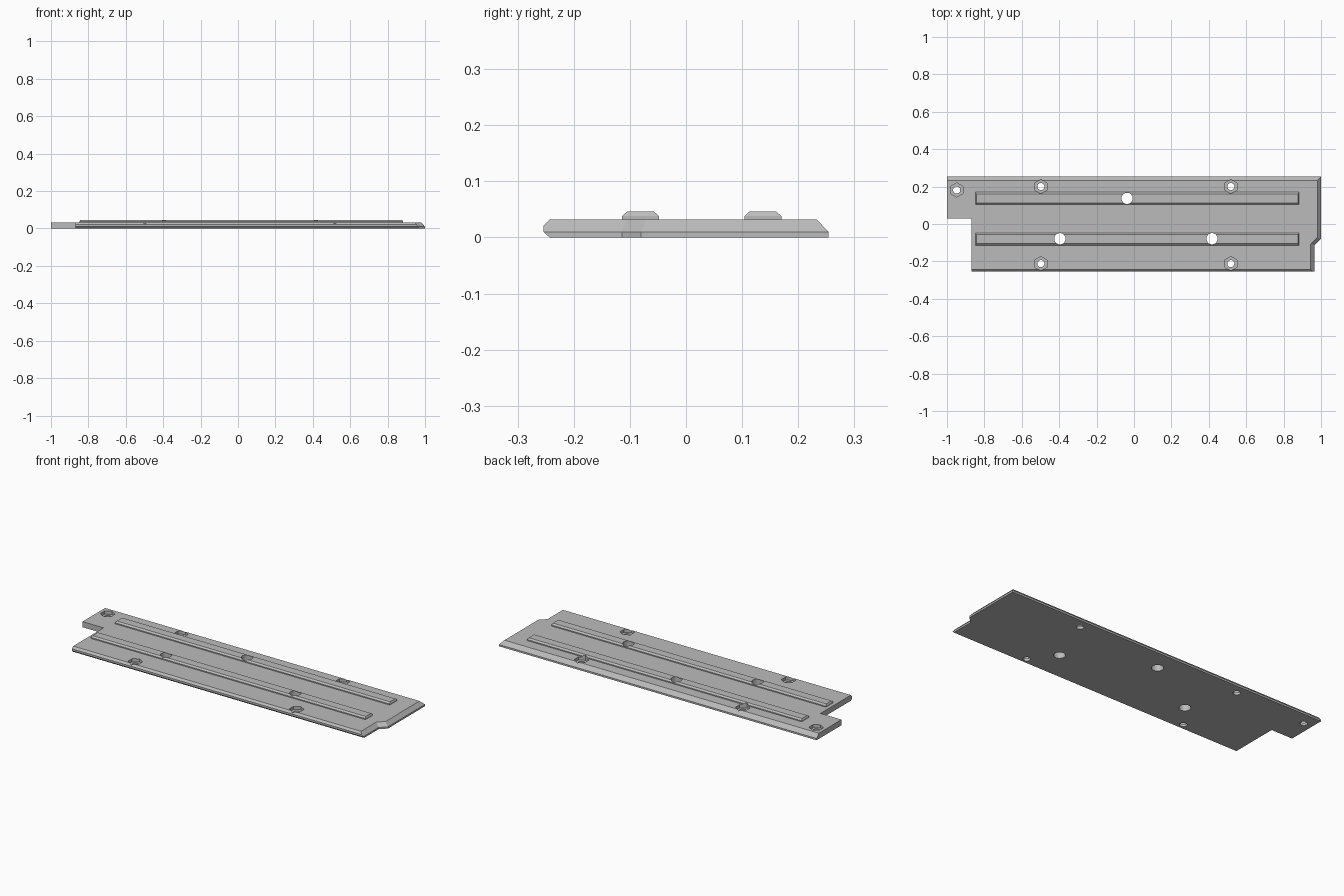
import bpy, bmesh, math
from mathutils import Matrix

if "Cube" in bpy.data.objects:
    bpy.data.objects.remove(bpy.data.objects["Cube"])

grey = bpy.data.materials.new("plain_grey")
grey.diffuse_color = (0.5, 0.5, 0.5, 1)
grey.use_nodes = True
grey.node_tree.nodes["Principled BSDF"].inputs["Base Color"].default_value = grey.diffuse_color


def make(name, bm):
    bmesh.ops.recalc_face_normals(bm, faces=bm.faces)
    me = bpy.data.meshes.new(name)
    bm.to_mesh(me)
    bm.free()
    me.materials.append(grey)
    ob = bpy.data.objects.new(name, me)
    bpy.context.collection.objects.link(ob)
    return ob


def loft(name, rings):
    """Closed solid through matching rings of (x, y, z) points."""
    bm = bmesh.new()
    loops = [[bm.verts.new(p) for p in ring] for ring in rings]
    n = len(loops[0])
    for a, b in zip(loops, loops[1:]):
        for i in range(n):
            j = (i + 1) % n
            bm.faces.new((a[i], a[j], b[j], b[i]))
    bm.faces.new(loops[0])
    bm.faces.new(loops[-1])
    return make(name, bm)


def outline(z, back, right, front):
    """Plate outline at height z, inset on its bevelled sides."""
    xr, xl = 1 - right, 0.965 - right
    k = right * 0.41
    yb, yf = 0.254 - back, -0.254 + front
    return [(x, y, z) for x, y in (
        (-1, yb), (xr, yb), (xr, -0.08 + k), (xl, -0.114 + k), (xl, yf),
        (-0.868, yf), (-0.868, 0.03), (-1, 0.03))]


def rail(name, y):
    """Long raised rib with a chamfered top."""
    def ring(z, d):
        x0, x1, h = -0.847 + d / 2, 0.882 - d / 2, 0.033 - d
        return [(x0, y - h, z), (x1, y - h, z), (x1, y + h, z), (x0, y + h, z)]
    return loft(name, [ring(0.031, 0), ring(0.038, 0), ring(0.046, 0.009)])


def prisms(name, spots, sides, radius, z0, z1, turn=0):
    bm = bmesh.new()
    for x, y in spots:
        m = Matrix.Translation((x, y, (z0 + z1) / 2)) @ Matrix.Rotation(turn, 4, 'Z')
        bmesh.ops.create_cone(bm, cap_ends=True, segments=sides, radius1=radius,
                              radius2=radius, depth=z1 - z0, matrix=m)
    ob = make(name, bm)
    ob.hide_render = True
    return ob


# Plate with bevelled back, right and front edges
plate = loft("base_plate", [
    outline(0, 0, 0, 0.011), outline(0.010, 0, 0, 0),
    outline(0.021, 0.0105, 0.010, 0), outline(0.032, 0.021, 0.020, 0.011)])

# Two ribs on top
parts = [plate, rail("back_rail", 0.137), rail("front_rail", -0.081)]

# Nut pockets, screw holes and larger through holes
nuts = [(-0.948, 0.182)] + [(x, y) for x in (-0.498, 0.518) for y in (0.2, -0.212)]
holes = [(-0.037, 0.137), (-0.396, -0.079), (0.417, -0.079)]
cutters = [
    prisms("nut_pocket_cutter", nuts, 6, 0.038, 0.014, 0.1, math.pi / 6 * 0),
    prisms("screw_hole_cutter", nuts, 24, 0.019, -0.1, 0.08),
    prisms("through_hole_cutter", holes, 32, 0.030, -0.1, 0.1)]

for ob in parts:
    bpy.context.view_layer.objects.active = ob
    for c in cutters:
        mod = ob.modifiers.new(c.name, 'BOOLEAN')
        mod.operation = 'DIFFERENCE'
        mod.solver = 'EXACT'
        mod.object = c
        bpy.ops.object.modifier_apply(modifier=mod.name)

for c in cutters:
    bpy.data.objects.remove(c)
